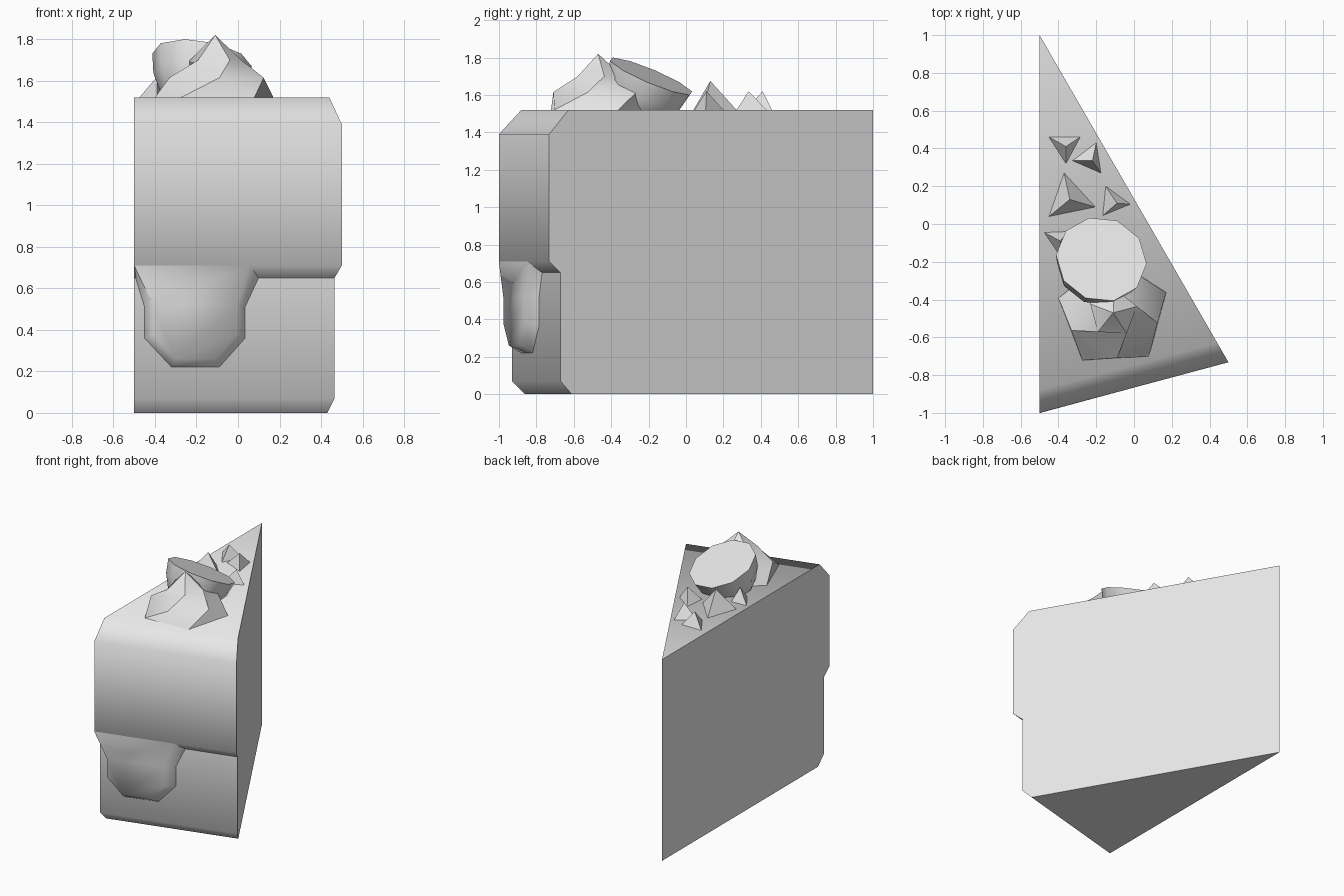
import bpy, bmesh, math
from mathutils import Vector, Matrix

cube = bpy.data.objects.get("Cube")
if cube:
    bpy.data.objects.remove(cube)

grey = bpy.data.materials.new("light grey")
grey.use_nodes = True
COLOR = (0.8, 0.8, 0.8, 1)
grey.diffuse_color = COLOR
grey.node_tree.nodes["Principled BSDF"].inputs["Base Color"].default_value = COLOR

TOP = 1.52


def make(name, verts, faces, limit=0, sharp=lambda e: False):
    """Build one part; edges bent more than limit degrees stay sharp."""
    bm = bmesh.new()
    vs = [bm.verts.new(v) for v in verts]
    for f in faces:
        bm.faces.new([vs[i] for i in f])
    bmesh.ops.recalc_face_normals(bm, faces=bm.faces)
    for f in bm.faces:
        f.smooth = limit > 0
    for e in bm.edges:
        bent = e.calc_face_angle(0) > math.radians(limit)
        e.smooth = not (bent or sharp(e))
    mesh = bpy.data.meshes.new(name)
    bm.to_mesh(mesh)
    bm.free()
    mesh.materials.append(grey)
    obj = bpy.data.objects.new(name, mesh)
    bpy.context.collection.objects.link(obj)
    return obj


def bridge(n, a, b):
    """Quads between two closed rings of n points."""
    return [(a + i, a + (i + 1) % n, b + (i + 1) % n, b + i) for i in range(n)]


# Cake wedge: one profile (radius from the tip, height) on both cut sides
profile = [(1.86, 0), (1.93, 0.07), (1.93, 0.65), (2.0, 0.71), (2.0, 1.39), (1.88, TOP)]
n = len(profile)
verts = [(-0.5 + r * math.sin(a), 1 - r * math.cos(a), z)
         for a in (0, math.radians(30)) for r, z in profile]
verts += [(-0.5, 1, 0), (-0.5, 1, TOP)]
low, high = 2 * n, 2 * n + 1
faces = [(i, i + 1, n + i + 1, n + i) for i in range(n - 1)]
faces += [(low, *range(n), high), (low, *range(n, 2 * n), high)]
faces += [(low, 0, n), (high, n - 1, 2 * n - 1)]
make("cake_slice", verts, faces, 60,
     lambda e: all(abs(v.co.z - 0.65) < 0.01 for v in e.verts)
     or all(v.co.z < 0.01 for v in e.verts))

# Icing drip: outline on the sponge, slightly smaller ring on the icing front
outer = [(-0.5, 0.67), (-0.45, 0.51), (-0.45, 0.36), (-0.32, 0.22),
         (-0.09, 0.22), (0.035, 0.36), (0.035, 0.51), (0.1, 0.65)]
inner = [(-0.5, 0.71), (-0.41, 0.52), (-0.41, 0.38), (-0.3, 0.26),
         (-0.11, 0.26), (-0.005, 0.38), (-0.005, 0.52), (0.06, 0.71)]
verts = [(x, -0.93 + 0.27 * (x + 0.5) - d, z)
         for ring, d in ((outer, 0), (inner, 0.071)) for x, z in ring]
m = len(outer)
make("icing_drip", verts, bridge(m, 0, m)[:-1] + [tuple(range(m, 2 * m))], 80)

# Cream swirl: five twisting ridges rising to a point
rings = [(0.30, TOP, -123), (0.24, 1.615, -85), (0.13, 1.70, -57)]
centre = Vector((-0.11, -0.47, 0))
verts = []
for r, z, turn in rings:
    for k in range(5):
        a = math.radians(turn + 72 * k)
        verts.append(centre + Vector((r * math.cos(a), r * math.sin(a), z)))
verts.append(centre + Vector((0, 0, 1.82)))
faces = bridge(5, 0, 5) + bridge(5, 5, 10)
faces += [(10 + k, 10 + (k + 1) % 5, 15) for k in range(5)]
ridge_tops = [round(z, 2) for _, z, _ in rings]
make("cream_swirl", verts, faces, 85,
     lambda e: abs(e.verts[0].co.z - e.verts[1].co.z) > 0.01)

# Fruit: tapered body lying tilted, with a flat cut end
axis = Vector((0.17, 0.42, 1)).normalized()
place = Matrix.Translation((-0.173, -0.187, 1.70)) @ axis.to_track_quat('Z', 'Y').to_matrix().to_4x4()
sides = 10
body = [(0.243, 0), (0.222, -0.1), (0.17, -0.2), (0.08, -0.28)]
verts = [place @ Vector((r * math.cos(a), r * math.sin(a), h))
         for r, h in body
         for a in (math.radians(36 * k + 18) for k in range(sides))]
faces = [f for i in range(len(body) - 1) for f in bridge(sides, i * sides, (i + 1) * sides)]
faces += [tuple(range(sides)), tuple(range(3 * sides, 4 * sides))]
make("cut_fruit", verts, faces, 50)

# Nut crumbs: three base corners and a peak
crumbs = [
    ((-0.45, 0.46), (-0.285, 0.46), (-0.36, 0.32), (-0.36, 0.41, 1.62)),
    ((-0.325, 0.335), (-0.2, 0.43), (-0.175, 0.27), (-0.22, 0.335, 1.62)),
    ((-0.37, 0.27), (-0.205, 0.09), (-0.45, 0.04), (-0.34, 0.13, 1.675)),
    ((-0.15, 0.2), (-0.02, 0.105), (-0.165, 0.045), (-0.09, 0.11, 1.62)),
    ((-0.475, -0.045), (-0.35, -0.04), (-0.39, -0.17), (-0.39, -0.09, 1.62)),
]
for i, (a, b, c, peak) in enumerate(crumbs):
    verts = [(*p, TOP) for p in (a, b, c)] + [peak]
    make(f"nut_crumb_{i + 1}", verts, [(0, 1, 2), (0, 1, 3), (1, 2, 3), (2, 0, 3)])
